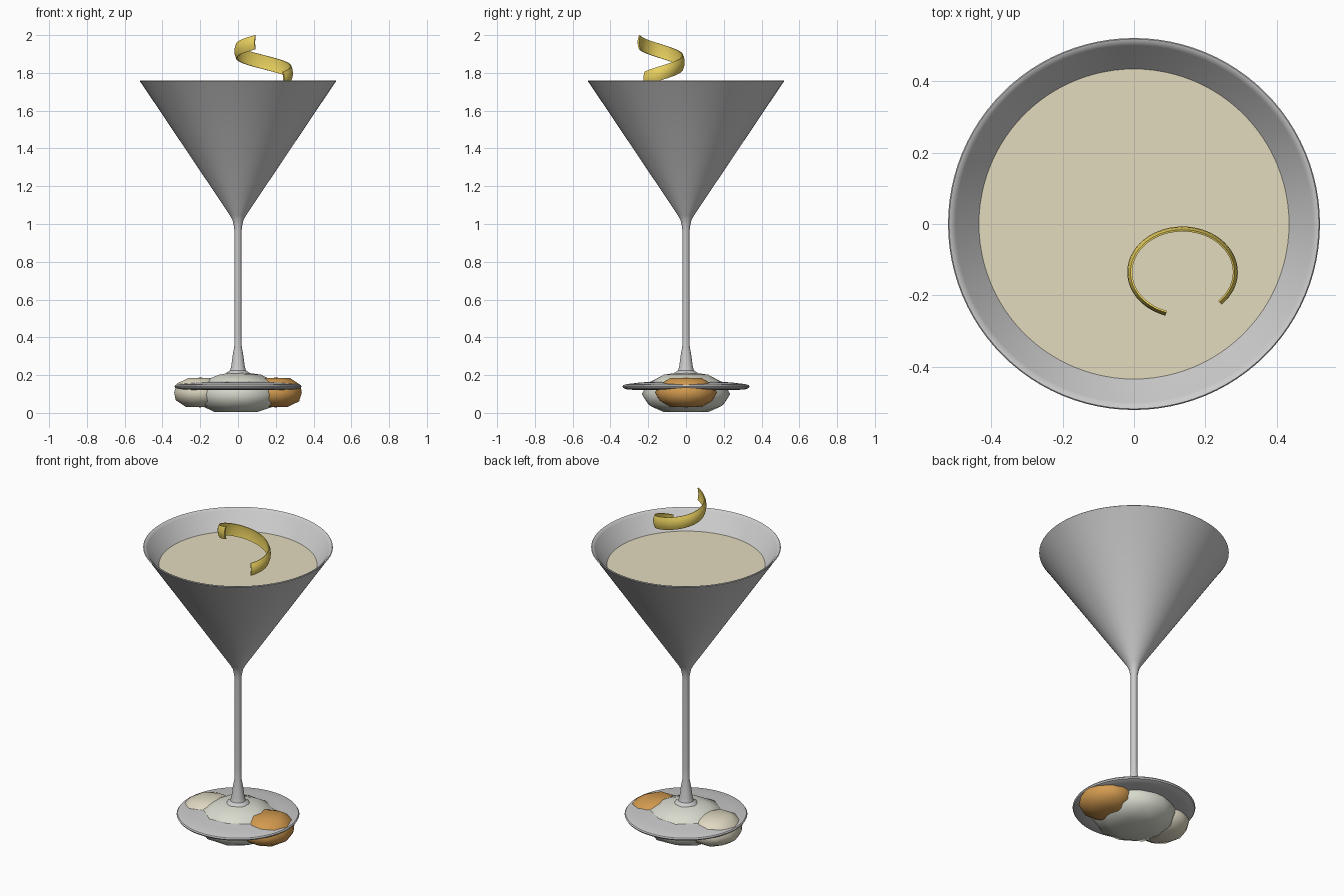
import bpy, bmesh
from math import sin, cos, pi, radians

if "Cube" in bpy.data.objects:
    bpy.data.objects.remove(bpy.data.objects["Cube"])


def make_object(name, bm, color=None, angle=35):
    bmesh.ops.recalc_face_normals(bm, faces=bm.faces[:])
    mesh = bpy.data.meshes.new(name)
    bm.to_mesh(mesh)
    bm.free()
    ob = bpy.data.objects.new(name, mesh)
    bpy.context.collection.objects.link(ob)
    if color:
        mat = bpy.data.materials.new(name + "_color")
        mat.diffuse_color = (*color, 1)
        mat.use_nodes = True
        mat.node_tree.nodes["Principled BSDF"].inputs["Base Color"].default_value = mat.diffuse_color
        mesh.materials.append(mat)
    bpy.ops.object.select_all(action='DESELECT')
    bpy.context.view_layer.objects.active = ob
    ob.select_set(True)
    bpy.ops.object.shade_smooth_by_angle(angle=radians(angle))
    return ob


def lathe(name, profile, color=None, steps=96):
    bm = bmesh.new()
    verts = [bm.verts.new((r, 0, z)) for r, z in profile]
    edges = [bm.edges.new(pair) for pair in zip(verts, verts[1:])]
    bmesh.ops.spin(bm, geom=verts + edges, axis=(0, 0, 1), cent=(0, 0, 0),
                   angle=2 * pi, steps=steps)
    bmesh.ops.remove_doubles(bm, verts=bm.verts[:], dist=0.0005)
    return make_object(name, bm, color)


def stone(name, center, size, low, high, color):
    # squashed low-poly ball with flattened top and bottom
    bm = bmesh.new()
    bmesh.ops.create_icosphere(bm, subdivisions=2, radius=1)
    for v in bm.verts:
        v.co.z = max(-low, min(high, v.co.z))
        v.co = [c + s * p for c, s, p in zip(center, size, v.co)]
    return make_object(name, bm, color, 60)


# Glass: foot, stem and conical bowl in one turned profile
lathe("cocktail_glass", [
    (0, 0.135), (0.15, 0.128), (0.28, 0.122), (0.315, 0.125), (0.332, 0.132),
    (0.337, 0.14), (0.332, 0.147), (0.31, 0.153), (0.25, 0.16), (0.15, 0.168),
    (0.09, 0.18), (0.068, 0.2), (0.06, 0.213), (0.042, 0.225), (0.036, 0.245),
    (0.029, 0.3), (0.02, 0.35), (0.018, 0.42), (0.018, 0.95), (0.021, 0.985),
    (0.029, 1.02), (0.042, 1.045), (0.515, 1.75), (0.521, 1.757),
    (0.518, 1.76), (0.51, 1.758), (0.50, 1.748), (0.03, 1.06), (0, 1.045)])

# Drink filling the bowl
lathe("drink", [(0, 1.06), (0.03, 1.065), (0.435, 1.652), (0, 1.652)],
      (0.77, 0.71, 0.52))

# Three stones under the foot
stone("middle_stone", (0, 0, 0.1), (0.235, 0.235, 0.12), 0.8, 1,
      (0.70, 0.71, 0.62))
stone("left_stone", (-0.2, 0, 0.108), (0.145, 0.165, 0.09), 0.87, 0.87,
      (0.74, 0.69, 0.54))
stone("right_stone", (0.2, 0, 0.108), (0.145, 0.165, 0.09), 0.87, 0.87,
      (0.66, 0.33, 0.08))

# Citrus peel: a thin, slightly bowed ribbon climbing a spiral
bm = bmesh.new()
N = 48
section = [(-0.004, -0.038), (0.003, -0.019), (0.005, 0), (0.003, 0.019),
           (-0.004, 0.038), (-0.009, 0.037), (-0.004, 0), (-0.009, -0.037)]
rings = []
for i in range(N + 1):
    t = i / N
    a = radians(-45 + 297 * t)
    z = 1.769 + 0.193 * t
    rings.append([bm.verts.new((0.136 + (0.15 + d) * cos(a),
                                -0.135 + (0.123 + d) * sin(a), z + h))
                  for d, h in section])
K = len(section)
for r0, r1 in zip(rings, rings[1:]):
    for k in range(K):
        bm.faces.new((r0[k], r0[(k + 1) % K], r1[(k + 1) % K], r1[k]))
bm.faces.new(rings[0])
bm.faces.new(rings[-1])
make_object("citrus_twist", bm, (0.85, 0.66, 0.12), 40)
